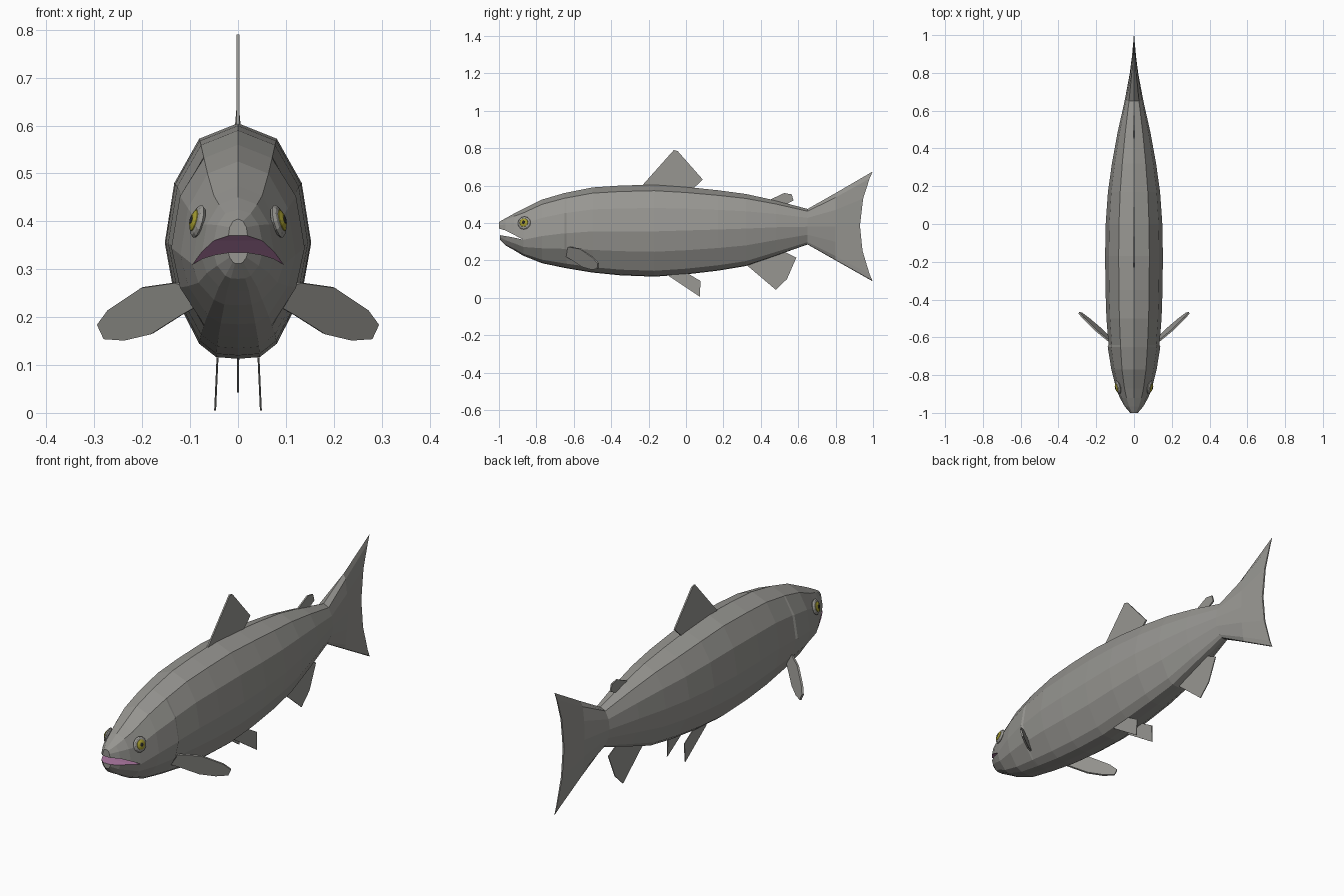
import bpy, bmesh
from mathutils import Vector, Matrix

if "Cube" in bpy.data.objects:
    bpy.data.objects.remove(bpy.data.objects["Cube"])


def material(name, rgb):
    m = bpy.data.materials.new(name)
    m.diffuse_color = (*rgb, 1)
    m.use_nodes = True
    m.node_tree.nodes["Principled BSDF"].inputs["Base Color"].default_value = m.diffuse_color
    return m


GREY = material("scale grey", (0.31, 0.305, 0.285))
PINK = material("mouth pink", (0.55, 0.25, 0.48))
YELLOW = material("eye yellow", (0.38, 0.34, 0.03))
BLACK = material("pupil black", (0.02, 0.02, 0.02))


def add_object(name, bm, *mats):
    bmesh.ops.recalc_face_normals(bm, faces=bm.faces)
    mesh = bpy.data.meshes.new(name)
    bm.to_mesh(mesh)
    bm.free()
    for m in mats:
        mesh.materials.append(m)
    ob = bpy.data.objects.new(name, mesh)
    bpy.context.collection.objects.link(ob)
    return ob


# Half cross-section: back to widest line, then widest line to belly
UP = [(0, 1), (.53, .87), (.87, .5), (1, 0)]
LOW = [(.87, -.45), (.53, -.87), (.3, -.985), (0, -1)]


def flip(points):
    return [(-x, z) for x, z in reversed(points)]


FULL = UP + LOW + flip((UP + LOW)[1:-1])
UPPER = flip(UP[1:]) + UP
LOWER = [UP[3]] + LOW + flip(([UP[3]] + LOW)[:-1])


def loft(bm, section, stations):
    """Stations: y, half width, top, widest height, bottom, side bulge, rear sweep."""
    rings = []
    for y, w, top, mid, bot, *extra in stations:
        bulge, sweep = extra or (1, 0)
        ring = []
        for px, pz in section:
            z = mid + pz * ((top - mid) if pz > 0 else (mid - bot))
            x = px * w * (bulge if abs(px) > .8 else 1)
            ring.append(bm.verts.new((x, y + sweep * pz * pz, z)))
        rings.append(ring)
    n = len(section)
    for a, b in zip(rings, rings[1:]):
        for i in range(n):
            j = (i + 1) % n
            f = bm.faces.new((a[i], a[j], b[j], b[i]))
            # the flat closing side of a jaw is the inside of the mouth
            f.material_index = int(j == 0 and section is not FULL)
    return rings


# Body with open jaws, gill step and swept tail fin
bm = bmesh.new()
upper = loft(bm, UPPER, [
    (-1.0, .02, .405, .37, 0), (-.965, .05, .425, .36, 0),
    (-.92, .075, .45, .337, 0), (-.87, .095, .475, .31, 0)])
lower = loft(bm, LOWER, [
    (-.995, .02, 0, .335, .312), (-.965, .05, 0, .33, .28),
    (-.92, .075, 0, .322, .255), (-.87, .095, 0, .31, .225)])
body = loft(bm, FULL, [
    (-.87, .095, .475, .31, .225), (-.77, .12, .525, .33, .185),
    (-.65, .134, .56, .345, .16, 1.04, 0), (-.64, .135, .562, .345, .158),
    (-.5, .146, .59, .355, .135), (-.35, .151, .6, .355, .12),
    (-.17, .153, .605, .355, .113), (0, .15, .593, .36, .125),
    (.17, .138, .575, .365, .145), (.32, .117, .555, .37, .17),
    (.48, .088, .52, .377, .225), (.65, .05, .475, .38, .285),
    (.8, .022, .56, .38, .2), (.93, .004, .675, .385, .088, 1, .068)])
bm.faces.new(upper[0])
bm.faces.new(lower[0])
end = body[-1]
for i in range(7):
    quad = [end[i], end[i + 1], end[(13 - i) % 14], end[(14 - i) % 14]]
    bm.faces.new(list(dict.fromkeys(quad)))
bmesh.ops.remove_doubles(bm, verts=bm.verts, dist=.0005)
add_object("body", bm, GREY, PINK)


def fin(name, points, thickness=.007):
    bm = bmesh.new()
    bm.faces.new([bm.verts.new(p) for p in points])
    ob = add_object(name, bm, GREY)
    mod = ob.modifiers.new("thickness", 'SOLIDIFY')
    mod.thickness = thickness
    mod.offset = 0


# Fins on the centre line
fin("dorsal_fin", [(0, y, z) for y, z in [
    (-.24, .58), (-.23, .605), (-.065, .79), (-.045, .785), (.09, .632),
    (.045, .59), (.04, .57)]])
fin("adipose_fin", [(0, y, z) for y, z in [
    (.42, .51), (.45, .525), (.525, .56), (.565, .553), (.575, .52),
    (.54, .502), (.48, .495)]])
fin("anal_fin", [(0, y, z) for y, z in [
    (.32, .19), (.33, .17), (.48, .043), (.54, .1), (.59, .215),
    (.52, .25)]], .004)

for side, s in (("right", 1), ("left", -1)):
    # Paired belly fins
    fin(side + "_pelvic_fin", [(s * (.048 - .045 * z), y, z) for y, z in [
        (-.1, .14), (-.09, .115), (.075, .005), (.077, .09), (.01, .13)]], .004)
    # Paired fins behind the gills
    fin(side + "_pectoral_fin", [
        (s * x, -.63 + .78 * (x - .1) - .3 * (z - .22), z) for x, z in [
            (.09, .26), (.13, .272), (.2, .262), (.27, .215), (.292, .185),
            (.278, .155), (.235, .152), (.18, .165), (.12, .203), (.09, .22)]], .009)
    # Eye: socket rim, iris and pupil as flattened domes
    normal = Vector((s * .93, -.25, .25)).normalized()
    turn = normal.to_track_quat('Z', 'Y').to_matrix().to_4x4()
    centre = Vector((s * .084, -.865, .4))
    for part, r, depth, out, mat in (("eye_rim", .036, .012, 0, GREY),
                                     ("iris", .026, .012, .004, YELLOW),
                                     ("pupil", .01, .004, .0135, BLACK)):
        bm = bmesh.new()
        bmesh.ops.create_uvsphere(
            bm, u_segments=12, v_segments=6, radius=1,
            matrix=Matrix.Translation(centre + normal * out) @ turn
            @ Matrix.Diagonal((r, r, depth, 1)))
        add_object(side + "_" + part, bm, mat)
